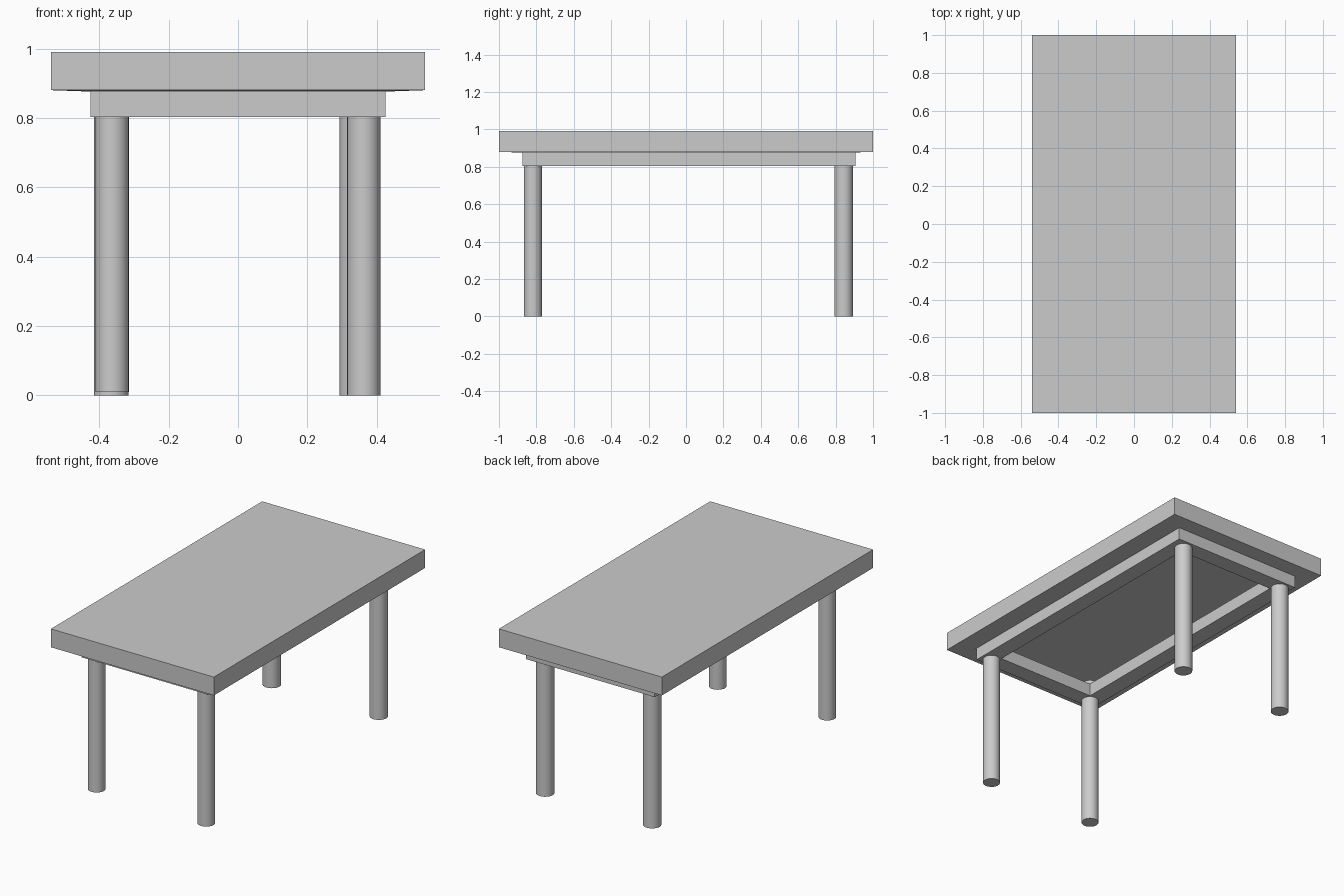
import bpy, bmesh
from mathutils import Vector

if "Cube" in bpy.data.objects:
    bpy.data.objects.remove(bpy.data.objects["Cube"])


def box(name, lo, hi):
    """Axis-aligned box between two corners."""
    lo, hi = Vector(lo), Vector(hi)
    bm = bmesh.new()
    bmesh.ops.create_cube(bm, size=1)
    for v in bm.verts:
        v.co = (lo + hi) / 2 + v.co * (hi - lo)
    mesh = bpy.data.meshes.new(name)
    ob = bpy.data.objects.new(name, mesh)
    bpy.context.collection.objects.link(ob)
    # The slab is hollow: only a rim around its underside is closed
    if name == "tabletop":
        bottom = min(bm.faces, key=lambda f: f.calc_center_median().z)
        bmesh.ops.inset_region(bm, faces=[bottom], thickness=0.16, depth=0)
        for v in bottom.verts:
            v.co.z -= 0.004
        bmesh.ops.delete(bm, geom=[bottom], context="FACES_ONLY")
    bm.to_mesh(mesh)
    bm.free()
    return ob


def leg(name, x, y, bottom, radius=0.05, top=0.91):
    """Plain round leg."""
    bpy.ops.mesh.primitive_cylinder_add(
        vertices=32, radius=radius, depth=top - bottom,
        location=(x, y, (top + bottom) / 2))
    bpy.context.object.name = name
    bpy.ops.object.shade_smooth_by_angle()


# Thick slab top
box("tabletop", (-0.54, -1, 0.88), (0.54, 1, 0.99))

# Apron frame: end rails run full width, side rails fit between
X, Y0, Y1, T = 0.426, -0.875, 0.905, 0.1
Z0, Z1 = 0.803, 0.88
box("front_apron", (-X, Y0, Z0), (X, Y0 + T, Z1))
box("back_apron", (-X, Y1 - T, Z0), (X, Y1, Z1))
for side, s in (("left", -1), ("right", 1)):
    xs = sorted((s * X, s * (X - T)))
    box(side + "_apron", (xs[0], Y0 + T, Z0), (xs[1], Y1 - T, Z1))

# Slightly irregular hand-placed legs
leg("front_left_leg", -0.363, -0.819, 0.01, 0.048)
leg("front_right_leg", 0.363, -0.819, 0.0, 0.048)
leg("back_left_leg", -0.366, 0.843, 0.0)
leg("back_right_leg", 0.343, 0.843, 0.0)
